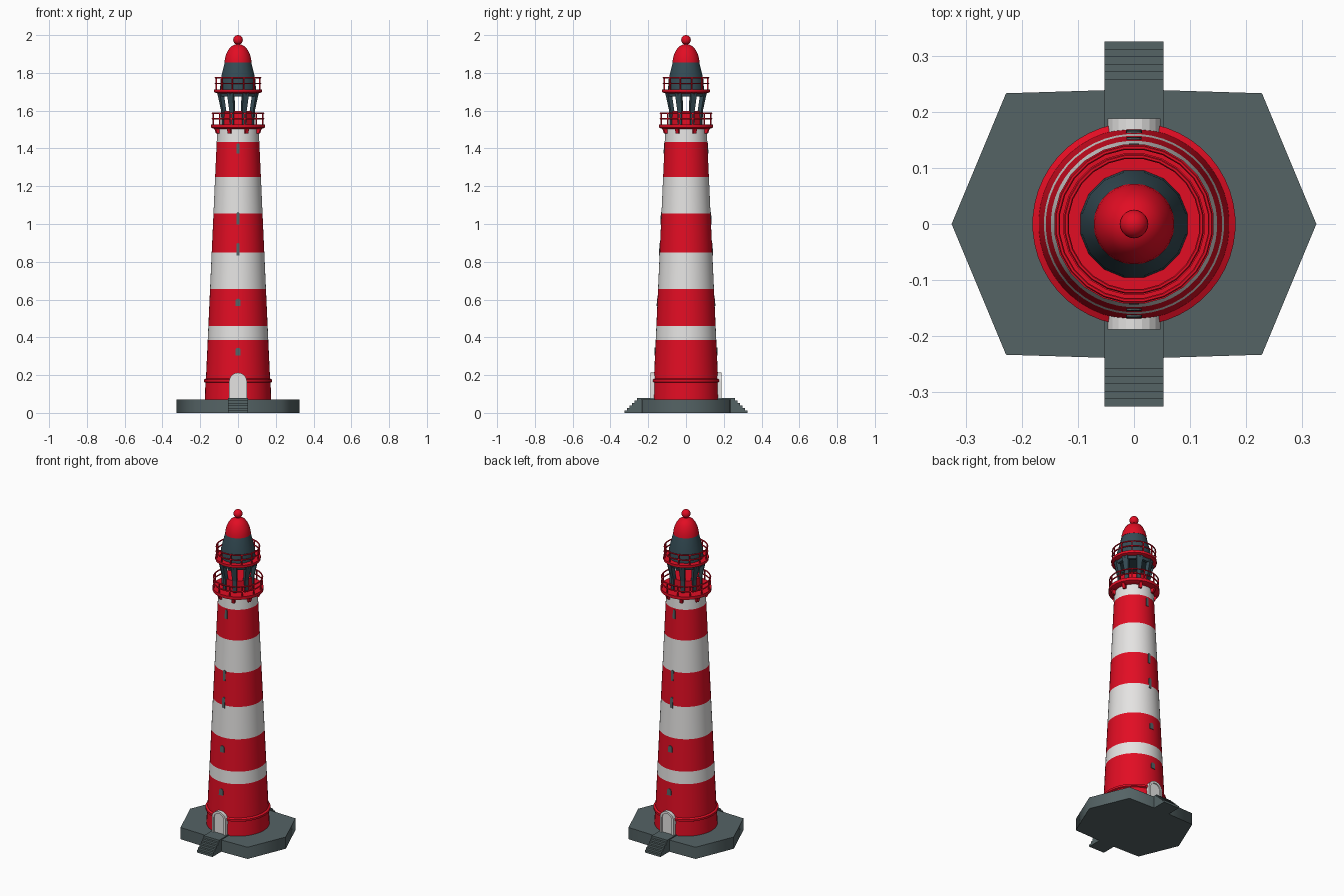
import bpy, bmesh, math
from mathutils import Vector

if "Cube" in bpy.data.objects:
    bpy.data.objects.remove(bpy.data.objects["Cube"])

def mat(name, c):
    m = bpy.data.materials.new(name)
    m.diffuse_color = (*c, 1)
    m.use_nodes = True
    m.node_tree.nodes["Principled BSDF"].inputs["Base Color"].default_value = m.diffuse_color
    return m

RED = mat("red paint", (0.76, 0.004, 0.017))
WHITE = mat("white paint", (0.78, 0.77, 0.76))
SLATE = mat("slate metal", (0.035, 0.073, 0.092))
STONE = mat("grey stone", (0.09, 0.125, 0.13))

def finish(name, bm, mats, smooth=0):
    bmesh.ops.recalc_face_normals(bm, faces=bm.faces)
    me = bpy.data.meshes.new(name)
    bm.to_mesh(me)
    bm.free()
    for m in mats:
        me.materials.append(m)
    ob = bpy.data.objects.new(name, me)
    bpy.context.collection.objects.link(ob)
    if smooth:
        bpy.ops.object.select_all(action='DESELECT')
        ob.select_set(True)
        bpy.context.view_layer.objects.active = ob
        bpy.ops.object.shade_smooth_by_angle(angle=math.radians(smooth))
    return ob

def lathe(name, prof, mats, bands=None, n=40, smooth=35, closed=False):
    """Revolve (radius, z) points; bands gives a material index per segment."""
    bm = bmesh.new()
    rings = [[bm.verts.new((r * math.cos((i + .5) * math.tau / n),
                            r * math.sin((i + .5) * math.tau / n), z))
              for i in range(n)] for r, z in prof]
    pairs = list(zip(rings, rings[1:]))
    if closed:
        pairs.append((rings[-1], rings[0]))
    for k, (a, b) in enumerate(pairs):
        for i in range(n):
            j = (i + 1) % n
            f = bm.faces.new((a[i], a[j], b[j], b[i]))
            f.material_index = bands[k] if bands else 0
    if not closed:
        bm.faces.new(rings[0]).material_index = bands[0] if bands else 0
        bm.faces.new(rings[-1]).material_index = bands[-1] if bands else 0
    return finish(name, bm, mats, smooth)

def loft(bm, a, b):
    va, vb = [bm.verts.new(p) for p in a], [bm.verts.new(p) for p in b]
    n = len(va)
    bm.faces.new(va)
    bm.faces.new(vb)
    for i in range(n):
        bm.faces.new((va[i], va[(i + 1) % n], vb[(i + 1) % n], vb[i]))

def polar(r, a, z, side=0):
    """Point at radius r and angle a, shifted sideways along the tangent."""
    return Vector((r * math.cos(a) - side * math.sin(a),
                   r * math.sin(a) + side * math.cos(a), z))

def radial_quad(r0, r1, a, z, w):
    return [polar(r0, a, z, -w), polar(r1, a, z, -w), polar(r1, a, z, w), polar(r0, a, z, w)]

# stone base: flat irregular outline
outline = [(0.325, 0), (0.228, 0.233), (0, 0.24), (-0.228, 0.233),
           (-0.325, 0), (-0.228, -0.233), (0, -0.24), (0.228, -0.233)]
bm = bmesh.new()
loft(bm, [(x, y, 0) for x, y in outline], [(x, y, 0.072) for x, y in outline])
finish("stone_base", bm, [STONE], 75)

# striped tower
def rad(z):
    return 0.170 - (z - 0.18) * 0.0455

stripes = [0.385, 0.46, 0.655, 0.85, 1.055, 1.25, 1.435, 1.51]
prof = [(0.176, 0.06), (0.173, 0.16), (0.181, 0.164), (0.181, 0.176), (0.170, 0.182)]
prof += [(rad(z), z) for z in stripes]
lathe("tower", prof, [RED, WHITE], [0] * 5 + [1, 0, 1, 0, 1, 0, 1], n=48)

# stairs, doors and windows on front and back
def arch(w, z0, zs, n=10):
    pts = [(-w, z0), (w, z0)]
    return pts + [(w * math.cos(i * math.pi / n), zs + w * math.sin(i * math.pi / n)) for i in range(n + 1)]

for s, side in ((-1, "front"), (1, "back")):
    # stairs with landing
    steps = 6
    pts = [(0.15, 0), (0.325, 0)]
    for i in range(steps):
        y = 0.325 - i * 0.08 / steps
        pts += [(y, (i + 1) * 0.078 / steps), (y - 0.08 / steps, (i + 1) * 0.078 / steps)]
    pts.append((0.15, 0.078))
    bm = bmesh.new()
    loft(bm, [(-0.053, s * y, z) for y, z in pts], [(0.053, s * y, z) for y, z in pts])
    finish(side + "_stairs", bm, [STONE])

    # door leaf with raised arched frame
    bm = bmesh.new()
    loft(bm, [(x, s * 0.14, z) for x, z in arch(0.036, 0.075, 0.166)],
         [(x, s * 0.1815, z) for x, z in arch(0.036, 0.075, 0.166)])
    finish(side + "_door", bm, [WHITE])
    bm = bmesh.new()
    outer, inner = (arch(w, 0.075, 0.166)[1:] + [(-w, 0.075)] for w in (0.047, 0.034))
    for k in range(len(outer) - 1):
        q = [outer[k], outer[k + 1], inner[k + 1], inner[k]]
        loft(bm, [(x, s * 0.15, z) for x, z in q], [(x, s * 0.188, z) for x, z in q])
    finish(side + "_door_frame", bm, [WHITE])

    # small windows: arched lower ones, narrow upper slits
    for k, (z, w, h) in enumerate([(0.325, 0.014, 0.04), (0.585, 0.013, 0.04), (0.866, 0.009, 0.065),
                                   (1.03, 0.008, 0.065), (1.4, 0.008, 0.055)]):
        p = arch(w, z - h / 2, z + h / 2 - w, 8)
        bm = bmesh.new()
        loft(bm, [(x, s * (rad(v) - 0.015), v) for x, v in p], [(x, s * (rad(v) + 0.003), v) for x, v in p])
        finish(f"{side}_window_{k + 1}", bm, [STONE])

# galleries: deck, posts and rails
def gallery(name, r, z0, z1, rails, n):
    lathe(name + "_deck", [(r - 0.02, z0 - 0.008), (r, z0), (r, z1)], [RED], n=24)
    bm = bmesh.new()
    for i in range(n):
        a = (i + .5) * math.tau / n
        loft(bm, radial_quad(r - 0.010, r - 0.004, a, z1 - 0.003, 0.003),
             radial_quad(r - 0.010, r - 0.004, a, rails[-1], 0.003))
    finish(name + "_posts", bm, [RED])
    for k, z in enumerate(rails):
        c = [(r - 0.006 + 0.004 * math.cos(t * math.tau / 6), z + 0.004 * math.sin(t * math.tau / 6))
             for t in range(6)]
        lathe(f"{name}_rail_{k + 1}", c, [RED], n=24, closed=True)

gallery("lower_gallery", 0.143, 1.510, 1.528, (1.557, 1.586), 12)
gallery("upper_gallery", 0.127, 1.698, 1.713, (1.744, 1.774), 12)

# brackets under the lower deck
bm = bmesh.new()
for i in range(8):
    a = (i + .5) * math.tau / 8
    loft(bm, radial_quad(0.09, 0.122, a, 1.478, 0.009), radial_quad(0.09, 0.135, a, 1.512, 0.009))
finish("deck_brackets", bm, [RED])

# open lantern room: sill, flaring mullions, header with ceiling
lathe("lantern_sill", [(0.09, 1.52), (0.088, 1.598), (0.06, 1.598)], [RED], n=8, smooth=0)
bm = bmesh.new()
for i in range(8):
    a = (i + .5) * math.tau / 8
    loft(bm, radial_quad(0.072, 0.090, a, 1.525, 0.012), radial_quad(0.072, 0.092, a, 1.60, 0.012))
    loft(bm, radial_quad(0.072, 0.092, a, 1.60, 0.012), radial_quad(0.09, 0.113, a, 1.70, 0.018))
finish("lantern_mullions", bm, [SLATE])
lathe("lantern_header", [(0.09, 1.684), (0.09, 1.674), (0.108, 1.674), (0.115, 1.70)], [SLATE],
      n=8, smooth=0)

# roof: slate cone, red dome and ball finial
lathe("roof", [(0.097, 1.71), (0.094, 1.765), (0.071, 1.858)], [SLATE], n=16)
lathe("dome", [(0.072, 1.855), (0.070, 1.872), (0.064, 1.896), (0.053, 1.92), (0.040, 1.937),
               (0.024, 1.947), (0.012, 1.951), (0.011, 1.96)], [RED], n=32)
bm = bmesh.new()
bmesh.ops.create_uvsphere(bm, u_segments=20, v_segments=12, radius=0.0255)
bmesh.ops.translate(bm, verts=bm.verts, vec=(0, 0, 1.9745))
finish("ball_finial", bm, [RED], 35)
